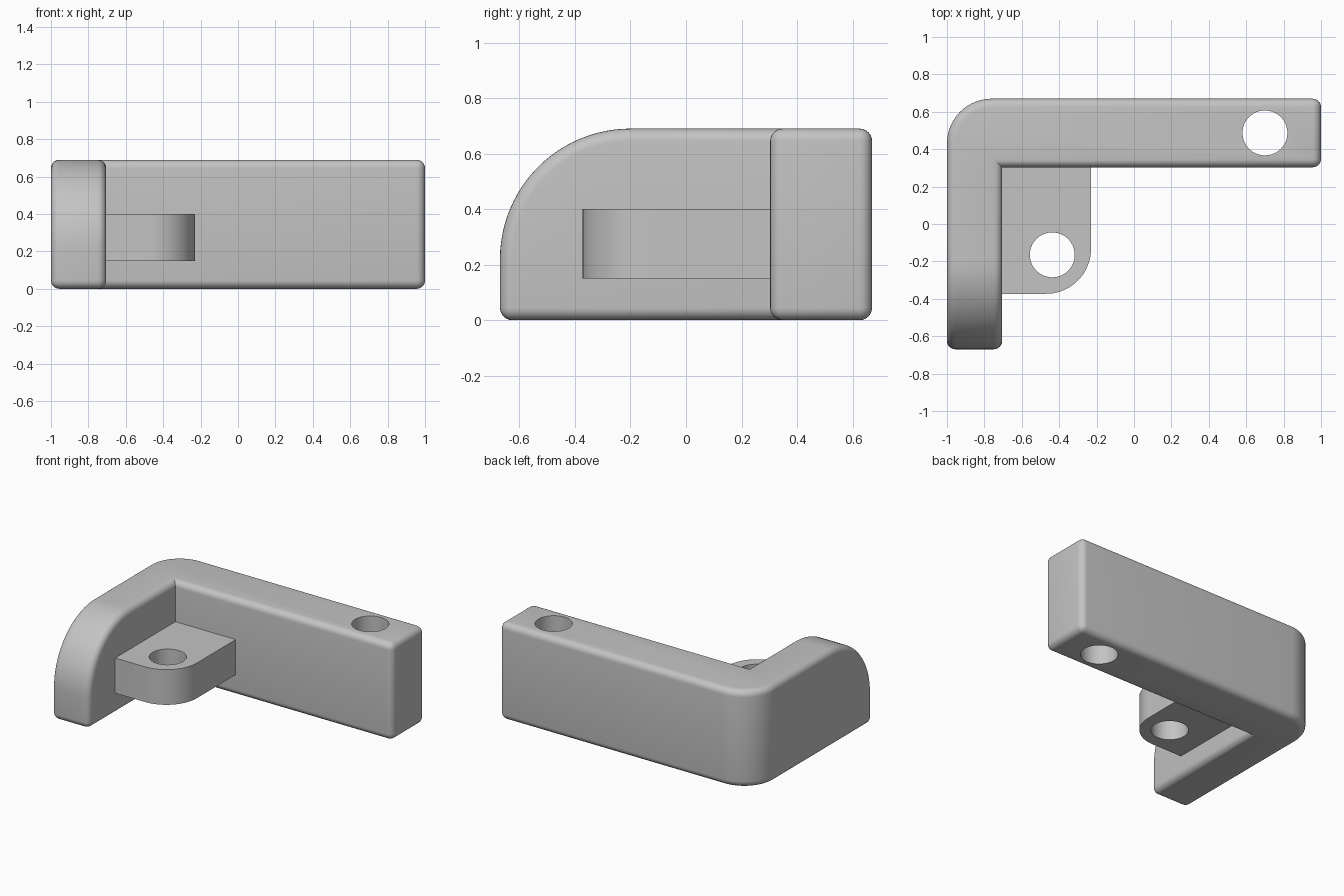
import bpy, bmesh, math
from mathutils import Vector

cube = bpy.data.objects.get("Cube")
if cube:
    bpy.data.objects.remove(cube, do_unlink=True)

grey = bpy.data.materials.new("plain grey")
grey.use_nodes = True
COLOUR = (0.55, 0.55, 0.55, 1)
grey.diffuse_color = COLOUR
grey.node_tree.nodes["Principled BSDF"].inputs["Base Color"].default_value = COLOUR


def prism(outline, z0, z1):
    """Extrude a counter-clockwise outline upward."""
    bm = bmesh.new()
    base = bm.faces.new([bm.verts.new((x, y, z0)) for x, y in outline])
    ext = bmesh.ops.extrude_face_region(bm, geom=[base], use_keep_orig=True)
    top = [v for v in ext["geom"] if isinstance(v, bmesh.types.BMVert)]
    bmesh.ops.translate(bm, verts=top, vec=(0, 0, z1 - z0))
    bmesh.ops.recalc_face_normals(bm, faces=bm.faces)
    return bm


def round_edges(bm, edges, radius, segments):
    bmesh.ops.bevel(bm, geom=edges, offset=radius, offset_type='OFFSET', segments=segments,
                    profile=0.5, affect='EDGES', clamp_overlap=False)
    bmesh.ops.recalc_face_normals(bm, faces=bm.faces)


def edge_at(bm, middle):
    """The edge whose midpoint is nearest the given point."""
    p = Vector(middle)
    return min(bm.edges, key=lambda e: ((e.verts[0].co + e.verts[1].co) / 2 - p).length)


def finish(name, bm, hole):
    """Make the object, drill a vertical hole and shade it."""
    mesh = bpy.data.meshes.new(name)
    bm.to_mesh(mesh)
    bm.free()
    obj = bpy.data.objects.new(name, mesh)
    bpy.context.collection.objects.link(obj)
    mesh.materials.append(grey)
    bpy.ops.mesh.primitive_cylinder_add(vertices=64, radius=0.12, depth=2, location=(*hole, 0.3))
    drill = bpy.context.object
    drill.name = name + "_drill"
    drill.data.materials.append(grey)
    cut = obj.modifiers.new("hole", 'BOOLEAN')
    cut.operation, cut.solver, cut.object = 'DIFFERENCE', 'EXACT', drill
    bpy.ops.object.select_all(action='DESELECT')
    obj.select_set(True)
    bpy.context.view_layer.objects.active = obj
    bpy.ops.object.modifier_apply(modifier=cut.name)
    bpy.data.objects.remove(drill, do_unlink=True)
    bpy.ops.object.shade_smooth_by_angle(angle=math.radians(30))
    return obj


# L-shaped body: long back wall and a side arm
HEIGHT, FRONT, BACK = 0.69, -0.67, 0.67
INNER_X, INNER_Y = -0.705, 0.303
body = prism([(-1, FRONT), (INNER_X, FRONT), (INNER_X, INNER_Y),
              (1, INNER_Y), (1, BACK), (-1, BACK)], 0, HEIGHT)

# Large rounding on the outer corner and on the arm's upper front
round_edges(body, [edge_at(body, (-1, BACK, HEIGHT / 2))], 0.24, 20)
round_edges(body, [edge_at(body, ((INNER_X - 1) / 2, FRONT, HEIGHT))], 0.47, 24)

# Small fillet along every sharp outer edge; the inner corner stays crisp
sharp = [e for e in body.edges
         if e.is_convex and e.calc_face_angle(0) > math.radians(40)]
round_edges(body, sharp, 0.045, 6)
finish("bracket_body", body, (0.70, 0.487))

# Mounting tab in the inner corner
tab = prism([(INNER_X - 0.1, -0.373), (-0.23, -0.373),
             (-0.23, INNER_Y + 0.1), (INNER_X - 0.1, INNER_Y + 0.1)], 0.15, 0.40)
round_edges(tab, [edge_at(tab, (-0.23, -0.373, 0.275))], 0.24, 20)
finish("mounting_tab", tab, (-0.437, -0.165))
